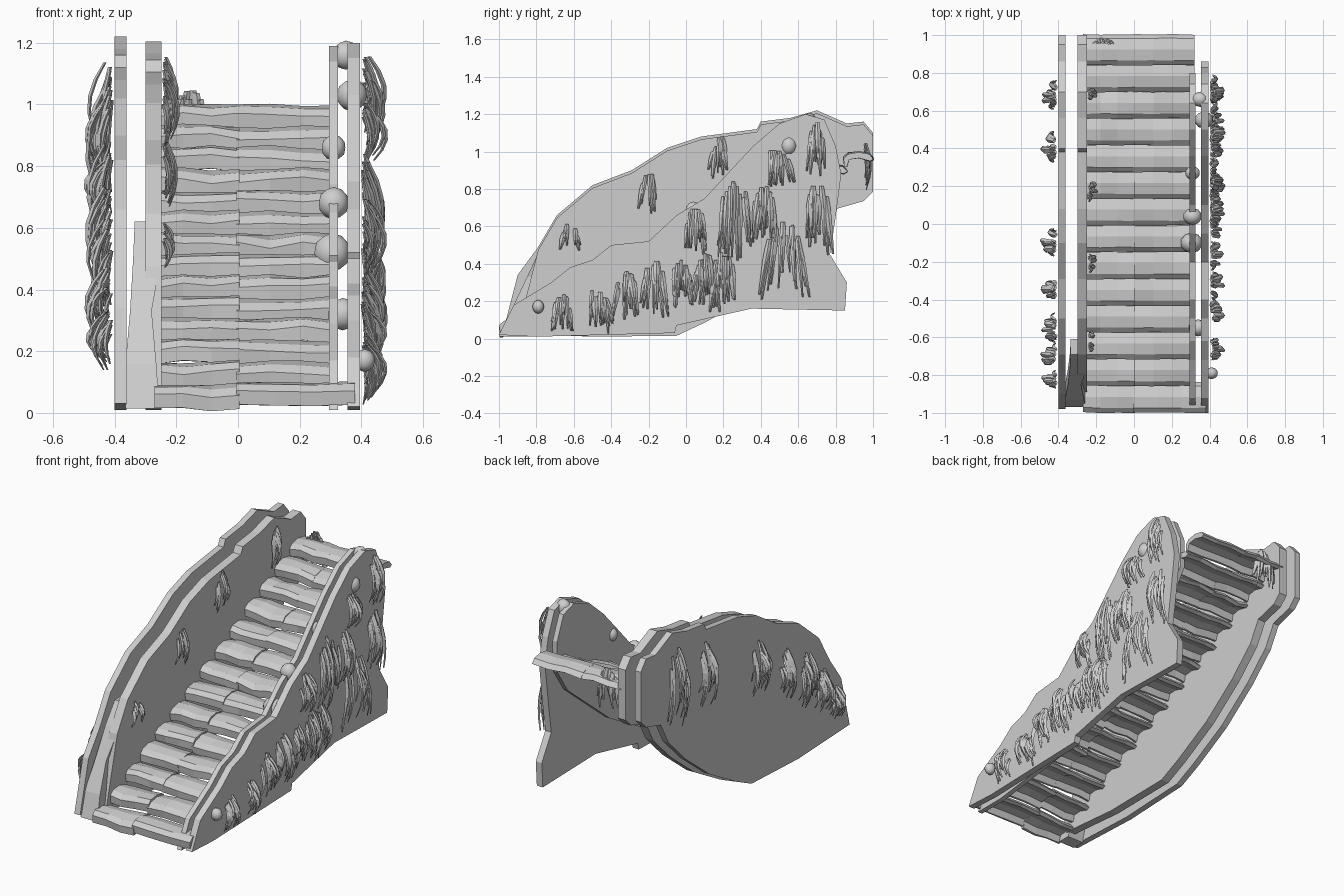
import bpy, bmesh, math, random
from mathutils import Vector

random.seed(4)
old = bpy.data.objects.get("Cube")
if old:
    bpy.data.objects.remove(old, do_unlink=True)

grey = bpy.data.materials.new("plain_grey")
grey.use_nodes = True
grey.diffuse_color = (0.62, 0.62, 0.62, 1)
grey.node_tree.nodes["Principled BSDF"].inputs["Base Color"].default_value = (0.62, 0.62, 0.62, 1)


def finish(name, bm, smooth=False):
    bmesh.ops.recalc_face_normals(bm, faces=bm.faces)
    mesh = bpy.data.meshes.new(name)
    bm.to_mesh(mesh)
    bm.free()
    mesh.materials.append(grey)
    obj = bpy.data.objects.new(name, mesh)
    bpy.context.collection.objects.link(obj)
    for p in mesh.polygons:
        p.use_smooth = smooth
    return obj


def loft(bm, rings):
    """Skin a list of equal closed rings and cap the ends."""
    rows = [[bm.verts.new(p) for p in ring] for ring in rings]
    n = len(rows[0])
    for a, b in zip(rows, rows[1:]):
        for i in range(n):
            j = (i + 1) % n
            bm.faces.new((a[i], a[j], b[j], b[i]))
    bm.faces.new(rows[0][::-1])
    bm.faces.new(rows[-1])


def wall(name, outline, x0, x1, drop=0.0):
    bm = bmesh.new()
    loft(bm, [[(x, y, max(0.01, z - drop)) for y, z in outline] for x in (x0, x1)])
    return finish(name, bm)


# Tall pair of side walls, with a sweeping underside
tall_top = [(-0.98, 0.03), (-0.9, 0.34), (-0.79, 0.49), (-0.69, 0.66), (-0.5, 0.82),
            (-0.29, 0.9), (-0.1, 1.02), (0.08, 1.08), (0.38, 1.12), (0.4, 1.16),
            (0.56, 1.18), (0.7, 1.22), (0.86, 1.15), (0.95, 1.16), (1.0, 1.1)]
tall_under = [(1.0, 0.8), (0.95, 0.75), (0.81, 0.71), (0.74, 0.58), (0.58, 0.42),
              (0.35, 0.24), (0.1, 0.1), (-0.05, 0.03), (-0.5, 0.01)]
wall("tall_outer_wall", tall_top + tall_under, -0.4, -0.362)
inner = [p for p in tall_top if p[0] > -0.85]
wall("tall_inner_wall", [(-0.9, 0.06)] + inner + tall_under, -0.3, -0.248, 0.015)

# Low pair of side walls, with a flared back foot
low_top = [(-1.0, 0.02), (-0.92, 0.18), (-0.72, 0.3), (-0.62, 0.38), (-0.5, 0.42),
           (-0.4, 0.5), (-0.2, 0.52), (-0.05, 0.66), (0.1, 0.75), (0.22, 0.88),
           (0.36, 1.03), (0.5, 1.15), (0.64, 1.2), (0.74, 1.17), (0.8, 1.03)]
low_under = [(0.83, 0.88), (0.8, 0.65), (0.77, 0.45), (0.86, 0.3), (0.85, 0.15),
             (0.35, 0.16), (-0.05, 0.07), (-0.06, 0.03), (-0.8, 0.01)]
wall("low_outer_wall", low_top + low_under, 0.355, 0.395)
slim = [(y, z) for y, z in low_top] + [(0.8, 0.85), (0.7, 0.7), (0.3, 0.38), (-0.2, 0.1), (-0.8, 0.01)]
wall("low_inner_wall", slim, 0.295, 0.325, 0.01)

# Leaning newel at the front, between the tall walls
bm = bmesh.new()
loft(bm, [[(cx - w, y - 0.03, z), (cx + w, y - 0.03, z), (cx + w, y + 0.05, z), (cx - w, y + 0.05, z)]
          for cx, w, y, z in ((-0.31, 0.055, -0.94, 0.015), (-0.315, 0.05, -0.9, 0.16),
                              (-0.315, 0.035, -0.82, 0.33), (-0.295, 0.045, -0.74, 0.5),
                              (-0.3, 0.035, -0.66, 0.62))])
finish("front_newel", bm)

# Hollow, weathered treads, each split into two slightly twisted halves
section = [(-0.08, -0.075), (-0.086, -0.03), (-0.06, -0.006), (0.0, 0.004), (0.06, -0.008),
           (0.082, -0.035), (0.062, -0.045), (0.0, -0.028), (-0.055, -0.035), (-0.066, -0.075)]
COUNT = 14
for i in range(COUNT):
    cy, top = -0.915 + 0.1415 * i, 0.095 + 0.0695 * i
    left, right = (-0.27, 0.38 if i == 0 else 0.32)
    bm = bmesh.new()
    for a, b in ((left, 0.005), (-0.005, right)):
        rings = []
        for k in range(4):
            tilt, dz = random.uniform(-0.1, 0.1), random.uniform(-0.01, 0.006)
            x = a + (b - a) * k / 3
            rings.append([(x, cy + y * random.uniform(0.93, 1.0), top + dz + z + y * tilt)
                          for y, z in section])
        loft(bm, rings)
    finish("tread_%02d" % (i + 1), bm)


# Hanging moss: a domed clump of tapering strands
def moss(name, x, y, top, length, spread, angle, bulge=0.07, count=16):
    out = Vector((math.cos(angle), math.sin(angle), 0))
    side = Vector((-out.y, out.x, 0))
    bm = bmesh.new()
    for s in range(count):
        u = random.uniform(-1, 1)
        start = top - 0.06 * u * u - random.uniform(0, 0.25) * length
        run = (top - start) * -0.6 + length * random.uniform(0.6, 1.0)
        depth = bulge * random.uniform(0.4, 1.0) * (1 - 0.5 * u * u)
        lean, w = random.uniform(-0.015, 0.015), random.uniform(0.012, 0.02)
        rings = []
        for k in range(6):
            t = k / 5
            c = Vector((x, y, start - run * t)) + side * (u * spread * (0.65 + 0.35 * t) + lean * t)
            c += out * depth * math.sin(math.pi * (0.12 + 0.7 * t))
            wk = w * (0.6 + t if k < 2 else 1.15 - 0.85 * t)
            rings.append([c + side * wk, c + out * wk * 0.7, c - side * wk, c - out * wk * 0.5])
        loft(bm, rings)
    finish(name, bm)


low_clumps = [(-0.66, 0.25, 0.2, 0.06), (-0.48, 0.28, 0.22, 0.08), (-0.32, 0.38, 0.27, 0.07),
              (-0.17, 0.42, 0.28, 0.08), (-0.03, 0.42, 0.25, 0.07), (0.1, 0.46, 0.28, 0.08),
              (0.2, 0.47, 0.3, 0.07), (0.05, 0.7, 0.22, 0.07), (0.26, 0.84, 0.42, 0.1),
              (0.42, 0.82, 0.3, 0.08), (0.53, 0.63, 0.4, 0.13), (0.48, 1.02, 0.2, 0.1),
              (0.7, 1.16, 0.27, 0.05), (0.7, 0.84, 0.36, 0.08)]
for n, (y, z, ln, sp) in enumerate(low_clumps):
    moss("low_wall_moss_%d" % n, 0.395, y, z, ln, sp, 0, 0.085)

tall_clumps = [(0.68, 1.14, 0.44, 0.07), (0.4, 1.06, 0.36, 0.08), (-0.1, 0.88, 0.3, 0.07),
               (-0.35, 0.74, 0.3, 0.06), (-0.55, 0.64, 0.3, 0.07), (-0.7, 0.48, 0.24, 0.06),
               (-0.82, 0.34, 0.2, 0.04)]
for n, (y, z, ln, sp) in enumerate(tall_clumps):
    moss("tall_wall_moss_%d" % n, -0.4, y, z, ln, sp, math.pi, 0.095)

for n, (y, z, ln) in enumerate([(0.7, 1.17, 0.24), (0.18, 1.1, 0.23), (-0.2, 0.9, 0.23), (-0.62, 0.64, 0.14)]):
    moss("inner_moss_%d" % n, -0.248, y, z, ln, 0.05, 0, 0.055, 9)
moss("back_tread_moss", -0.17, 0.95, 1.06, 0.24, 0.09, math.pi / 2, 0.04, 14)


# Rounded lumps growing on the low walls
for n, (x, y, z, r) in enumerate([(0.34, -0.55, 0.32, 0.05), (0.305, -0.1, 0.52, 0.06),
                                  (0.31, 0.04, 0.68, 0.05), (0.31, 0.27, 0.86, 0.04),
                                  (0.37, 0.55, 1.03, 0.05), (0.35, 0.66, 1.16, 0.045),
                                  (0.41, -0.79, 0.17, 0.035)]):
    bm = bmesh.new()
    bmesh.ops.create_icosphere(bm, subdivisions=2, radius=r)
    for v in bm.verts:
        v.co = Vector((v.co.x, v.co.y * 0.9, v.co.z * 1.05)) + Vector((x, y, z))
    finish("lump_%d" % n, bm, True)
